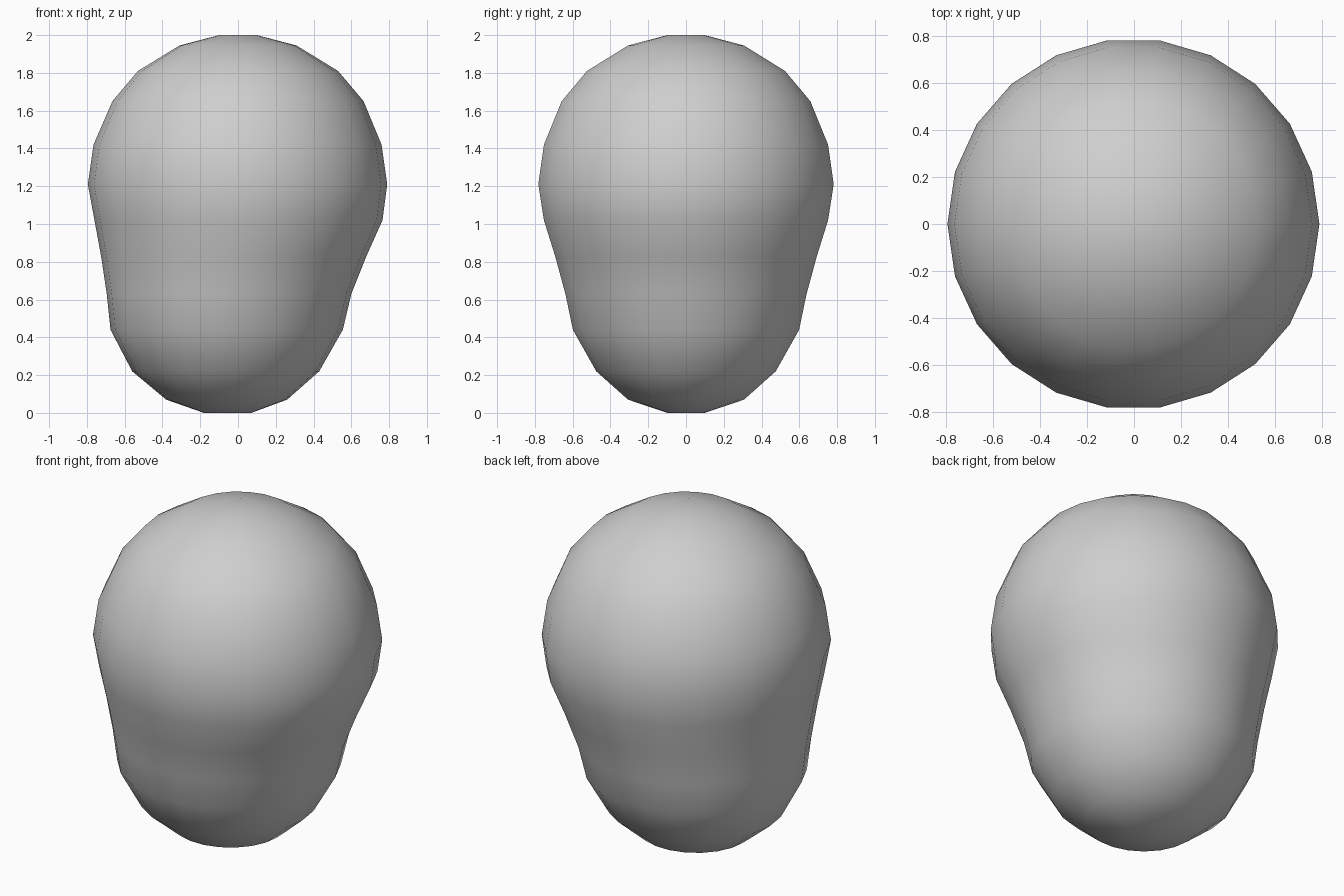
import bpy, bmesh, math

if "Cube" in bpy.data.objects:
    bpy.data.objects.remove(bpy.data.objects["Cube"])

SIDES = 22

# Cross-sections: height, left x, right x, half depth
SECTIONS = [
    (0.00, -0.18, 0.07, 0.10),
    (0.07, -0.38, 0.26, 0.31),
    (0.22, -0.56, 0.43, 0.48),
    (0.44, -0.675, 0.555, 0.605),
    (0.63, -0.695, 0.60, 0.645),
    (0.83, -0.725, 0.68, 0.70),
    (1.02, -0.76, 0.765, 0.76),
    (1.21, -0.795, 0.79, 0.79),
    (1.42, -0.765, 0.76, 0.76),
    (1.65, -0.665, 0.665, 0.665),
    (1.81, -0.53, 0.53, 0.53),
    (1.945, -0.31, 0.31, 0.31),
    (2.00, -0.10, 0.10, 0.10),
]

# Single plain grey
grey = bpy.data.materials.new("plain_grey")
grey.diffuse_color = (0.62, 0.62, 0.62, 1)
grey.use_nodes = True
grey.node_tree.nodes["Principled BSDF"].inputs["Base Color"].default_value = grey.diffuse_color

# Rounded body lofted through the sections
bm = bmesh.new()
rings = []
for z, left, right, depth in SECTIONS:
    cx, rx = (left + right) / 2, (right - left) / 2
    ring = []
    for i in range(SIDES):
        a = 2 * math.pi * i / SIDES
        ring.append(bm.verts.new((cx + rx * math.cos(a), depth * math.sin(a), z)))
    rings.append(ring)
for low, high in zip(rings, rings[1:]):
    for i in range(SIDES):
        j = (i + 1) % SIDES
        bm.faces.new((low[i], low[j], high[j], high[i]))

# Closed ends
bm.faces.new(rings[0][::-1])
bm.faces.new(rings[-1])
for face in bm.faces:
    face.smooth = True

mesh = bpy.data.meshes.new("rounded_body")
bm.to_mesh(mesh)
bm.free()
mesh.materials.append(grey)
body = bpy.data.objects.new("rounded_body", mesh)
bpy.context.collection.objects.link(body)
